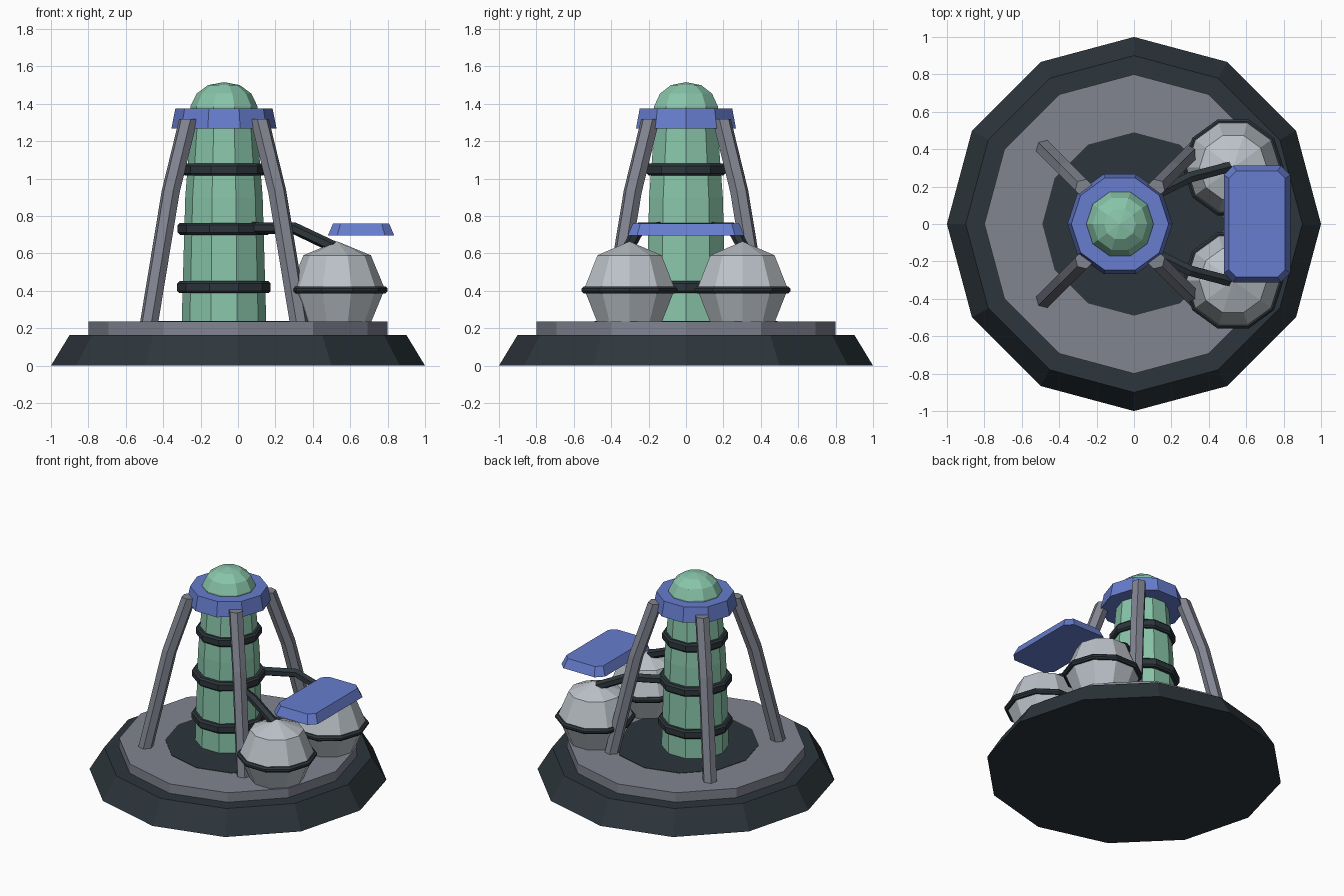
import bpy, bmesh, math
from mathutils import Vector

if "Cube" in bpy.data.objects:
    bpy.data.objects.remove(bpy.data.objects["Cube"])


def mat(name, rgb):
    m = bpy.data.materials.new(name)
    m.diffuse_color = (*rgb, 1)
    m.use_nodes = True
    m.node_tree.nodes["Principled BSDF"].inputs["Base Color"].default_value = m.diffuse_color
    return m


DARK = mat("dark slate", (0.026, 0.037, 0.045))
GREY = mat("mid grey", (0.22, 0.23, 0.28))
GREEN = mat("mint green", (0.25, 0.56, 0.40))
BLUE = mat("panel blue", (0.135, 0.205, 0.62))
PALE = mat("pale grey", (0.50, 0.54, 0.58))


def finish(name, bm, material):
    bmesh.ops.recalc_face_normals(bm, faces=bm.faces)
    me = bpy.data.meshes.new(name)
    bm.to_mesh(me)
    bm.free()
    me.materials.append(material)
    ob = bpy.data.objects.new(name, me)
    bpy.context.collection.objects.link(ob)
    return ob


def skin(bm, rings, closed=False):
    """Bridge rings of vertices; cap the ends unless closed into a loop."""
    n = len(rings[0])
    pairs = list(zip(rings, rings[1:])) + ([(rings[-1], rings[0])] if closed else [])
    for a, b in pairs:
        for i in range(n):
            j = (i + 1) % n
            bm.faces.new((a[i], a[j], b[j], b[i]))
    if not closed:
        bm.faces.new(rings[0])
        bm.faces.new(rings[-1])


def lathe(name, profile, sides, material, centre=(0, 0), closed=False):
    """Turn a (radius, height) profile about a vertical axis."""
    bm = bmesh.new()
    rings = []
    for r, z in profile:
        angles = [2 * math.pi * i / sides for i in range(sides)]
        rings.append([bm.verts.new((centre[0] + r * math.cos(a),
                                    centre[1] + r * math.sin(a), z)) for a in angles])
    skin(bm, rings, closed)
    bmesh.ops.remove_doubles(bm, verts=bm.verts, dist=0.0005)
    return finish(name, bm, material)


def band(name, r_in, r_out, z, h, sides, centre):
    """Hoop with slightly bevelled outer edges."""
    b = 0.012
    profile = [(r_in, z - h), (r_out - b, z - h), (r_out, z - h + b),
               (r_out, z + h - b), (r_out - b, z + h), (r_in, z + h)]
    lathe(name, profile, sides, DARK, centre, closed=True)


def tube(name, points, radius, sides, material, level_ends=False):
    """Sweep a polygon along a bent path."""
    pts = [Vector(p) for p in points]
    bm = bmesh.new()
    rings = []
    for i, p in enumerate(pts):
        d = (pts[min(i + 1, len(pts) - 1)] - pts[max(i - 1, 0)]).normalized()
        u = d.cross(Vector((0, 0, 1))).normalized()
        v = u.cross(d)
        ring = []
        for k in range(sides):
            a = 2 * math.pi * (k + 0.5) / sides
            q = p + radius * (math.cos(a) * u + math.sin(a) * v)
            if level_ends and i in (0, len(pts) - 1):
                q += d * ((p.z - q.z) / d.z)
            ring.append(bm.verts.new(q))
        rings.append(ring)
    skin(bm, rings)
    return finish(name, bm, material)


TX = -0.075
TOWER = (TX, 0)

# Stepped round base
lathe("base", [(1.0, 0), (0.9, 0.165)], 12, DARK)
lathe("base_plate", [(0.8, 0.16), (0.8, 0.235)], 12, GREY)
lathe("base_centre", [(0.49, 0.20), (0.49, 0.238)], 12, DARK)

# Central tank, collar and dome
lathe("tank", [(0.226, 0.23), (0.217, 0.55), (0.207, 0.9), (0.176, 1.30)], 10, GREEN, TOWER)
lathe("collar", [(0.281, 1.268), (0.26, 1.375)], 10, BLUE, TOWER)
lathe("dome", [(0.18, 1.36), (0.18, 1.385), (0.146, 1.455), (0.085, 1.50), (0, 1.516)],
      10, GREEN, TOWER)
for i, (r, z) in enumerate([(0.25, 0.42), (0.248, 0.732), (0.222, 1.048)]):
    band(f"tank_band_{i + 1}", 0.17, r, z, 0.032, 10, TOWER)

# Four bent support legs
for sx in (-1, 1):
    for sy in (-1, 1):
        path = [(0.40, 0.232), (0.285, 0.93), (0.19, 1.32)]
        tube(f"leg_{'left' if sx < 0 else 'right'}_{'front' if sy < 0 else 'back'}",
             [(TX + sx * o, sy * o, z) for o, z in path], 0.05, 6, GREY, True)

# Side spheres with hoops and feed pipes
for sy, side in ((-1, "front"), (1, "back")):
    c = (0.53, sy * 0.302)
    R, zc = 0.255, 0.41
    prof = [(R * math.sin(math.pi * k / 4), zc - R * math.cos(math.pi * k / 4)) for k in range(5)]
    lathe(f"sphere_{side}", prof, 10, PALE, c)
    band(f"sphere_band_{side}", 0.22, 0.27, 0.405, 0.019, 10, c)
    tube(f"pipe_{side}", [(0.06, sy * 0.13, 0.735), (0.30, sy * 0.25, 0.735),
                          (0.51, sy * 0.305, 0.635)], 0.032, 6, DARK)

# Flat panel with clipped corners and sloped rim
bm = bmesh.new()
rings = []
for hx, hy, c, z in ((0.178, 0.312, 0.05, 0.695), (0.150, 0.284, 0.04, 0.76)):
    outline = [(hx, hy - c), (hx - c, hy), (c - hx, hy), (-hx, hy - c),
               (-hx, c - hy), (c - hx, -hy), (hx - c, -hy), (hx, c - hy)]
    rings.append([bm.verts.new((0.658 + x, y, z)) for x, y in outline])
skin(bm, rings)
finish("panel", bm, BLUE)
